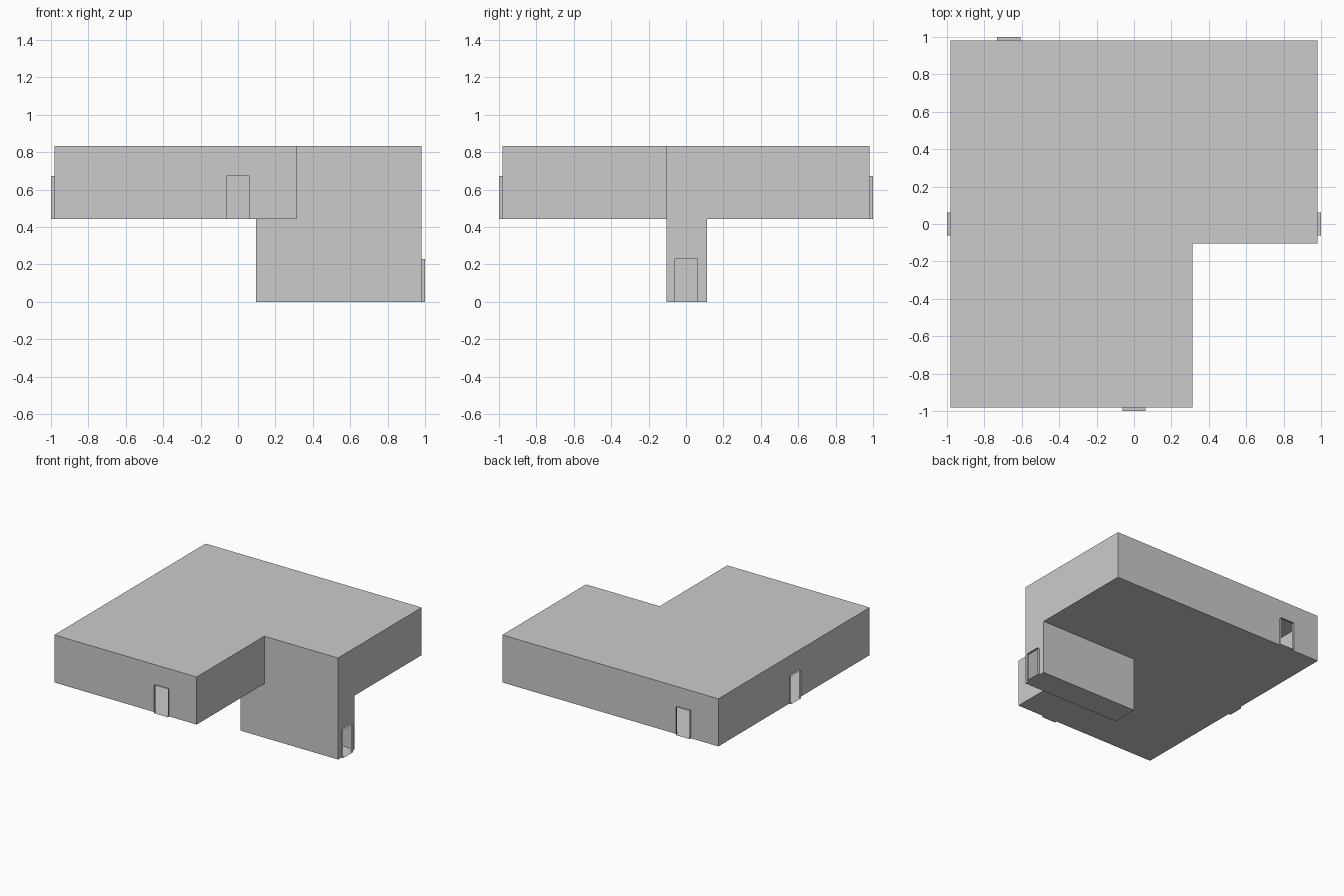
import bpy, bmesh

if "Cube" in bpy.data.objects:
    bpy.data.objects.remove(bpy.data.objects["Cube"])

W = 0.982               # wall plane distance from the centre
FLOOR, TOP = 0.443, 0.834
NX, NY = 0.312, -0.104  # inner corner of the L-shaped plan
DOOR_H = 0.23


def prism(name, outline, z0, z1):
    """Closed solid from a plan outline."""
    bm = bmesh.new()
    face = bm.faces.new([bm.verts.new((x, y, z0)) for x, y in outline])
    out = bmesh.ops.extrude_face_region(bm, geom=[face])
    for v in out["geom"]:
        if isinstance(v, bmesh.types.BMVert):
            v.co.z = z1
    bmesh.ops.recalc_face_normals(bm, faces=bm.faces)
    mesh = bpy.data.meshes.new(name)
    bm.to_mesh(mesh)
    bm.free()
    ob = bpy.data.objects.new(name, mesh)
    bpy.context.collection.objects.link(ob)
    return ob


def block(name, x0, x1, y0, y1, z0, z1):
    return prism(name, [(x0, y0), (x1, y0), (x1, y1), (x0, y1)], z0, z1)


# L-shaped upper room
building = prism("building_shell", [(-W, -W), (NX, -W), (NX, NY), (W, NY), (W, W), (-W, W)], FLOOR, TOP)

# lower passage and the four projecting doorways
h = 0.062
parts = [
    block("lower_passage", 0.096, W, NY, 0.112, 0, 0.6),
    block("front_doorway", -h, h, -1, -0.9, FLOOR, FLOOR + DOOR_H),
    block("back_doorway", -0.67 - h, -0.67 + h, 0.9, 1, FLOOR, FLOOR + DOOR_H),
    block("left_doorway", -1, -0.9, -h, h, FLOOR, FLOOR + DOOR_H),
    block("right_doorway", 0.9, 1, -h, h, 0, DOOR_H),
]

# merge everything into one hollow skin
for part in parts:
    mod = building.modifiers.new(part.name, "BOOLEAN")
    mod.operation = "UNION"
    mod.solver = "EXACT"
    mod.object = part
dg = bpy.context.evaluated_depsgraph_get()
merged = bpy.data.meshes.new_from_object(building.evaluated_get(dg))
building.modifiers.clear()
building.data = merged
for part in parts:
    bpy.data.objects.remove(part)

# open the outer end of each doorway
bm = bmesh.new()
bm.from_mesh(merged)
ends = [f for f in bm.faces
        if max(abs(c) for c in f.calc_center_median().xy) > 0.998]
bmesh.ops.delete(bm, geom=ends, context="FACES")
bmesh.ops.dissolve_limit(bm, angle_limit=0.01, verts=bm.verts, edges=bm.edges)
bm.to_mesh(merged)
bm.free()
